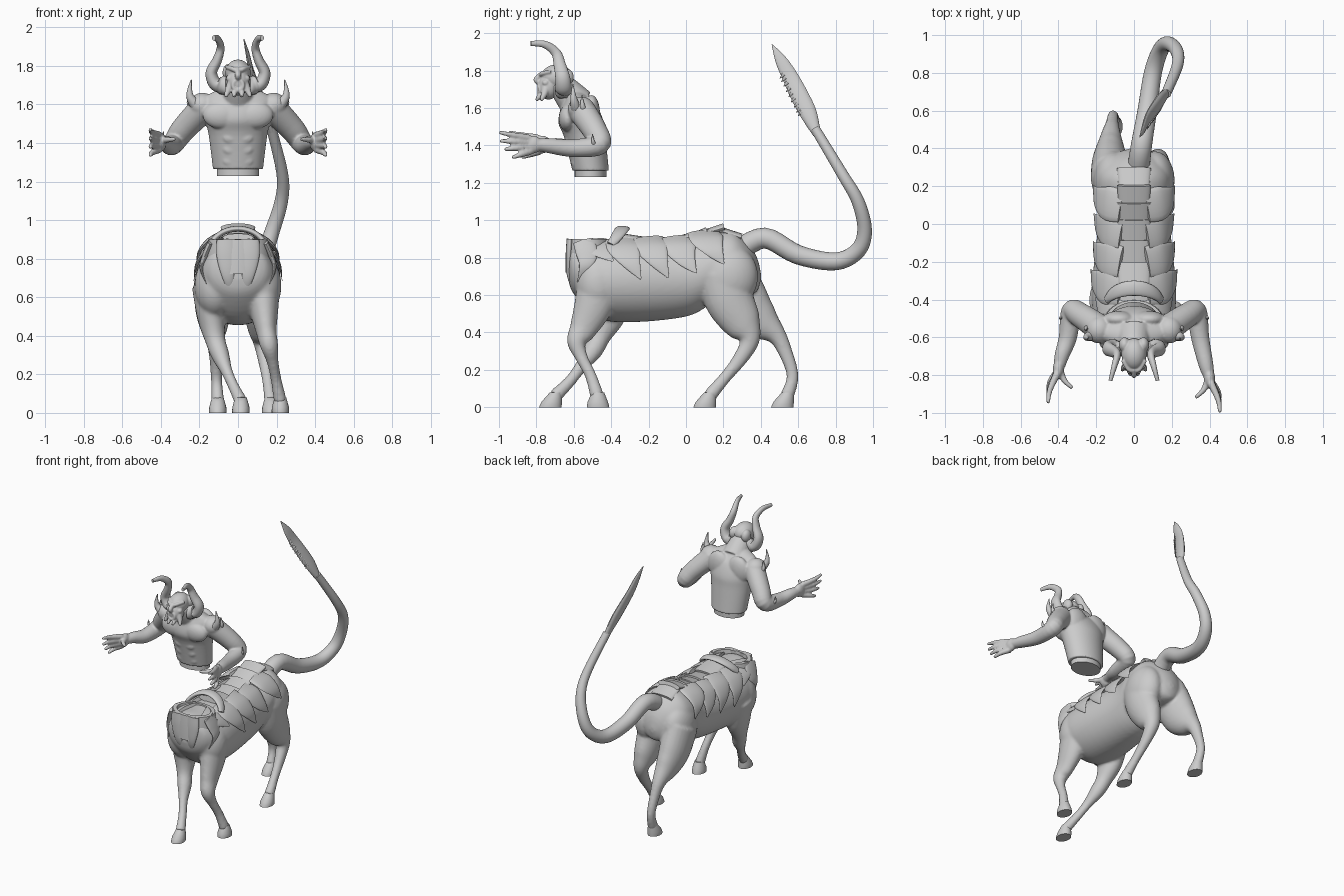
import bpy, bmesh, math
from mathutils import Vector, Matrix

cube = bpy.data.objects.get("Cube")
if cube:
    bpy.data.objects.remove(cube, do_unlink=True)

X, Y, Z = Vector((1, 0, 0)), Vector((0, 1, 0)), Vector((0, 0, 1))
SIDES = {"right": -1, "left": 1}
LEAF = (1, 1.05, 0.6, 0.05)  # width of a pointed plate from root to tip

clay = bpy.data.materials.new("grey clay")
clay.use_nodes = True
clay.diffuse_color = (0.6, 0.6, 0.6, 1)
clay.node_tree.nodes["Principled BSDF"].inputs["Base Color"].default_value = clay.diffuse_color


def spline(rows, steps):
    """Smooth a list of number rows with a Catmull-Rom curve."""
    result = []
    last = len(rows) - 1
    for i in range(last):
        corners = rows[max(i - 1, 0)], rows[i], rows[i + 1], rows[min(i + 2, last)]
        for k in range(steps):
            t = k / steps
            result.append([q + t * ((r - p) + t * ((2*p - 5*q + 4*r - s) + t * (3*q - p - 3*r + s))) / 2
                           for p, q, r, s in zip(*corners)])
    return result + [list(rows[last])]


def taper(points, start, end, flat=1):
    """Give path points a radius that runs evenly from start to end."""
    last = len(points) - 1
    radii = [start + (end - start) * i / last for i in range(last + 1)]
    return [(*point, radius, radius * flat) for point, radius in zip(points, radii)]


def leaf(points, width, thickness):
    """Give four path points the outline of a pointed plate."""
    return [(*point, width * share, thickness * min(share, 1)) for point, share in zip(points, LEAF)]


def tube(bm, rows, side=1, ref=X, axis=None, steps=5, sides=24):
    """Loft ellipses along rows of (x, y, z, radius along ref, other radius)."""
    rows = spline([(row[0] * side, *row[1:]) for row in rows], steps)
    ref = Vector((ref.x * side, ref.y, ref.z))
    centres = [Vector(row[:3]) for row in rows]
    last = len(rows) - 1
    loops = []
    for i, row in enumerate(rows):
        along = axis or (centres[min(i + 1, last)] - centres[max(i - 1, 0)]).normalized()
        across = (ref - along * ref.dot(along)).normalized()
        other = along.cross(across)
        wide, deep = (max(radius, 0.001) for radius in row[3:])
        angles = [math.tau * k / sides for k in range(sides)]
        loops.append([bm.verts.new(centres[i] + across * wide * math.cos(a) + other * deep * math.sin(a))
                      for a in angles])
    for low, high in zip(loops, loops[1:]):
        for k in range(sides):
            n = (k + 1) % sides
            bm.faces.new((low[k], low[n], high[n], high[k]))
    bm.faces.new(loops[0][::-1])
    bm.faces.new(loops[-1])


def blob(bm, centre, radii, side=1):
    """Add a stretched sphere."""
    x, y, z = centre
    place = Matrix.Translation((x * side, y, z)) @ Matrix.Diagonal((*radii, 1))
    bmesh.ops.create_icosphere(bm, subdivisions=4, radius=1, matrix=place)


def finish(name, bm, voxel=0, smooth=3):
    """Turn the bmesh into an object; fuse its parts when a voxel size is given."""
    bmesh.ops.recalc_face_normals(bm, faces=bm.faces)
    mesh = bpy.data.meshes.new(name)
    bm.to_mesh(mesh)
    bm.free()
    mesh.materials.append(clay)
    for face in mesh.polygons:
        face.use_smooth = True
    mesh.set_sharp_from_angle(angle=math.radians(50))
    obj = bpy.data.objects.new(name, mesh)
    bpy.context.collection.objects.link(obj)
    if voxel:
        fuse = obj.modifiers.new("fuse", "REMESH")
        fuse.mode, fuse.voxel_size, fuse.use_smooth_shade = "VOXEL", voxel, True
        relax = obj.modifiers.new("relax", "SMOOTH")
        relax.factor, relax.iterations = 0.5, smooth


def part(name, rows, **options):
    bm = bmesh.new()
    tube(bm, rows, **options)
    finish(name, bm)


# Horse barrel: y, centre height, half width, half height
barrel = [(-.63, .76, .06, .07), (-.6, .745, .155, .14), (-.47, .685, .215, .205), (-.3, .675, .22, .22),
          (0, .69, .19, .205), (.14, .745, .195, .19), (.25, .77, .19, .175), (.33, .74, .15, .14),
          (.38, .71, .08, .09), (.4, .7, .02, .02)]
horse = bmesh.new()
tube(horse, [(0, *row) for row in barrel], axis=Y, sides=64)
for s in SIDES.values():
    blob(horse, (.11, .23, .7), (.105, .155, .17), s)
    blob(horse, (.12, -.47, .66), (.105, .12, .16), s)


def leg(name, hip_x, foot_x, radii, path, toe=-.025):
    """Add a leg that swings from hip to foot, and its flat-soled hoof."""
    rows = []
    for i, ((y, z), radius) in enumerate(zip(path, radii)):
        x = hip_x + (foot_x - hip_x) * (i / (len(path) - 1)) ** 1.5
        rows.append((x, y, z, radius, radius * (1.4 if z > .4 else 1.1)))
    tube(horse, rows)
    y = path[-1][0]
    part(name + "_hoof", [(foot_x, y + toe, 0, .045, .06), (foot_x, y + toe * .7, .03, .044, .054),
                          (foot_x, y + .005, .08, .03, .032)], axis=Z, steps=2)


FORE = (.09, .073, .053, .047, .031, .028, .034)
HIND = (.1, .095, .074, .05, .036, .029, .034)
leg("left_fore", .13, .22, FORE,
    [(-.45, .68), (-.5, .53), (-.55, .42), (-.585, .35), (-.56, .27), (-.51, .17), (-.475, .06)], toe=.005)
leg("right_fore", -.15, .015, FORE,
    [(-.4, .66), (-.42, .5), (-.46, .38), (-.5, .3), (-.56, .22), (-.62, .14), (-.7, .06)])
leg("left_hind", .11, .17, HIND,
    [(.2, .72), (.23, .58), (.3, .45), (.34, .36), (.29, .26), (.21, .16), (.125, .06)])
leg("right_hind", -.13, -.105, HIND,
    [(.24, .7), (.32, .55), (.4, .46), (.48, .39), (.525, .31), (.57, .17), (.54, .06)])
finish("horse_body", horse, voxel=.01, smooth=6)

# Collar socket at the withers, with a raised lip behind it
part("collar_socket", [(0, -.52, z, width, width * .75) for z, width in
                       ((.72, .165), (.82, .165), (.9, .155), (.901, .125), (.86, .12))],
     axis=Z, steps=1, sides=40)
arc = [.25 * k for k in range(-5, 6)]
part("collar_back_lip", [(.15 * math.sin(a), -.43 + .09 * math.cos(a), .83 + .125 * math.cos(a),
                          .015 + .025 * math.cos(a), .015) for a in arc], ref=Y)

# Pointed plates on the chest
for label, s in SIDES.items():
    part(label + "_chest_plate", leaf([(.06, -.62, .9), (.058, -.625, .81), (.05, -.625, .7),
                                       (.035, -.595, .61)], .05, .018), side=s)
    part(label + "_collar_flap", leaf([(.14, -.55, .89), (.17, -.53, .82), (.19, -.54, .75),
                                       (.165, -.58, .67)], .055, .015), side=s, ref=Y)

# Armour strip along the spine, in overlapping segments
spine = [(-.34, .92), (-.22, .88), (-.1, .885), (.01, .905), (.1, .935), (.19, .955), (.28, .9)]
for (y, z), (far_y, far_z) in zip(spine, spine[1:]):
    part("spine_plate", taper([(0, y - .01, z - .01), (0, far_y + .015, far_z + .006)], .08, .09, .26), steps=3)


def barrel_at(y):
    """Centre height, half width and half height of the barrel at y."""
    for a, b in zip(barrel, barrel[1:]):
        if y <= b[0]:
            return Vector(a[1:]).lerp(Vector(b[1:]), (y - a[0]) / (b[0] - a[0]))


# Leaf-shaped scales wrapping each flank, looser towards the rump
for i in range(5):
    points = []
    for step in range(4):
        y = -.5 + .148 * i + .11 * (step / 3) ** 1.5
        a = math.radians(18 + (70 if i else 45) * step / 3)
        height, half_w, half_h = barrel_at(y) * (1.05 + .02 * i)
        points.append((half_w * math.sin(a), y, barrel_at(y)[0] + half_h * math.cos(a)))
    for label, s in SIDES.items():
        part(label + "_flank_scale", leaf(points, .085, .014), side=s, ref=Y, sides=16)

# Tail and serrated stinger
part("tail", taper([(.02, .27, .83), (.04, .42, .905), (.07, .6, .815), (.1, .8, .78), (.14, .92, .84),
                    (.18, .955, .95), (.225, .92, 1.1), (.23, .84, 1.24), (.17, .69, 1.49)], .06, .026))
bm = bmesh.new()
blade = [(.175, .7, 1.46, .018, .022), (.14, .655, 1.57, .02, .045), (.105, .605, 1.67, .018, .048),
         (.07, .555, 1.77, .014, .042), (.05, .505, 1.86, .01, .03), (.03, .46, 1.94, .002, .002)]
tube(bm, blade, sides=12)
for x, y, z, thick, wide in spline(blade[1:4], 4):
    edge = y - wide * .75
    tube(bm, taper([(x, edge, z + .01), (x, edge - .022, z - .012)], .012, .001), steps=1, sides=8)
finish("tail_stinger", bm)

# Torso with muscles, arms and hands, fused into one skin
bm = bmesh.new()
tube(bm, [(0, -.51, 1.265, .13, .098), (0, -.54, 1.44, .152, .11), (0, -.56, 1.52, .172, .122),
          (0, -.57, 1.6, .19, .1), (0, -.58, 1.645, .165, .072), (0, -.6, 1.69, .07, .055)], axis=Z, sides=48)
tube(bm, taper([(0, -.58, 1.62), (0, -.64, 1.69), (0, -.68, 1.74)], .095, .062))
for s in SIDES.values():
    blob(bm, (.085, -.632, 1.545), (.098, .048, .072), s)
    blob(bm, (.185, -.56, 1.595), (.07, .072, .066), s)
    blob(bm, (.08, -.505, 1.57), (.085, .045, .1), s)
    for level in range(3):
        blob(bm, (.036, -.597 - .016 * level, 1.31 + .06 * level), (.042, .016, .032), s)
    # the right hand is held a little further back
    back = .05 if s < 0 else 0
    tube(bm, taper([(.17, -.56, 1.59), (.28, -.485, 1.475), (.33, -.465, 1.405), (.35, -.6, 1.385),
                    (.38, back - .74, 1.4), (.395, back - .8, 1.405)], .074, .031), side=s, ref=X + Z / 2)
    palm = Vector((.4, back - .82, 1.405))
    blob(bm, palm, (.03, .05, .048), s)
    tips = [Vector((.455, back - .93 - .05 * k + .009 * k * k, 1.335 + .045 * k)) for k in range(4)]
    for tip in tips + [Vector((.325, back - .92, 1.42))]:
        base = palm.lerp(tip, .12) + Z * (tip.z - palm.z) * .4
        middle = base.lerp(tip, .55) + X * .012
        tube(bm, taper([base, middle, tip], .021, .01), side=s, ref=Z, sides=10)
finish("torso_and_arms", bm, voxel=.0065, smooth=5)

# Plug under the waist
part("waist_plug", [(0, -.51, z, .11, .085) for z in (1.23, 1.28)], axis=Z, steps=1, sides=40)

# Head with brow, nose, open mouth, ears and beard
bm = bmesh.new()
blob(bm, (0, -.69, 1.765), (.066, .085, .068))
blob(bm, (0, -.735, 1.715), (.058, .056, .07))
tube(bm, taper([(0, -.765, 1.785), (0, -.8, 1.755), (0, -.79, 1.74)], .015, .016), sides=10)
ring = [math.tau * k / 12 for k in range(13)]
tube(bm, taper([(.026 * math.cos(a), -.783, 1.7 + .026 * math.sin(a)) for a in ring], .011, .011), ref=Y, sides=10)
for s in SIDES.values():
    blob(bm, (.042, -.75, 1.735), (.02, .02, .018), s)
    tube(bm, taper([(.005, -.776, 1.775), (.03, -.768, 1.785), (.06, -.72, 1.795)], .014, .01), side=s, ref=Z)
    tube(bm, taper([(.035, -.75, 1.7), (.052, -.76, 1.67), (.064, -.775, 1.64)], .026, .008), side=s)
    tube(bm, taper([(.012, -.765, 1.675), (.02, -.785, 1.66), (.018, -.8, 1.64)], .02, .008), side=s)
    blob(bm, (.05, -.64, 1.765), (.03, .04, .045), s)
finish("head", bm, voxel=.0045, smooth=3)

# Curling horns, and spikes on shoulders and elbows
for label, s in SIDES.items():
    part(label + "_horn", taper([(.06, -.66, 1.7), (.115, -.655, 1.705), (.138, -.66, 1.765), (.108, -.675, 1.83),
                                 (.09, -.695, 1.895), (.105, -.755, 1.94), (.125, -.83, 1.945)], .04, .01, 1.3),
         side=s)
    for root, size in (((.2, -.58, 1.58), .15), ((.22, -.54, 1.57), .1), ((.37, -.49, 1.4), .06)):
        root = Vector(root)
        bend, tip = root + Vector((.33, -.13, .42)) * size, root + Vector((.28, -.17, 1)) * size
        part(label + "_arm_spike", taper([root, bend, tip], .25 * size, .002), side=s, ref=Y, sides=12)
